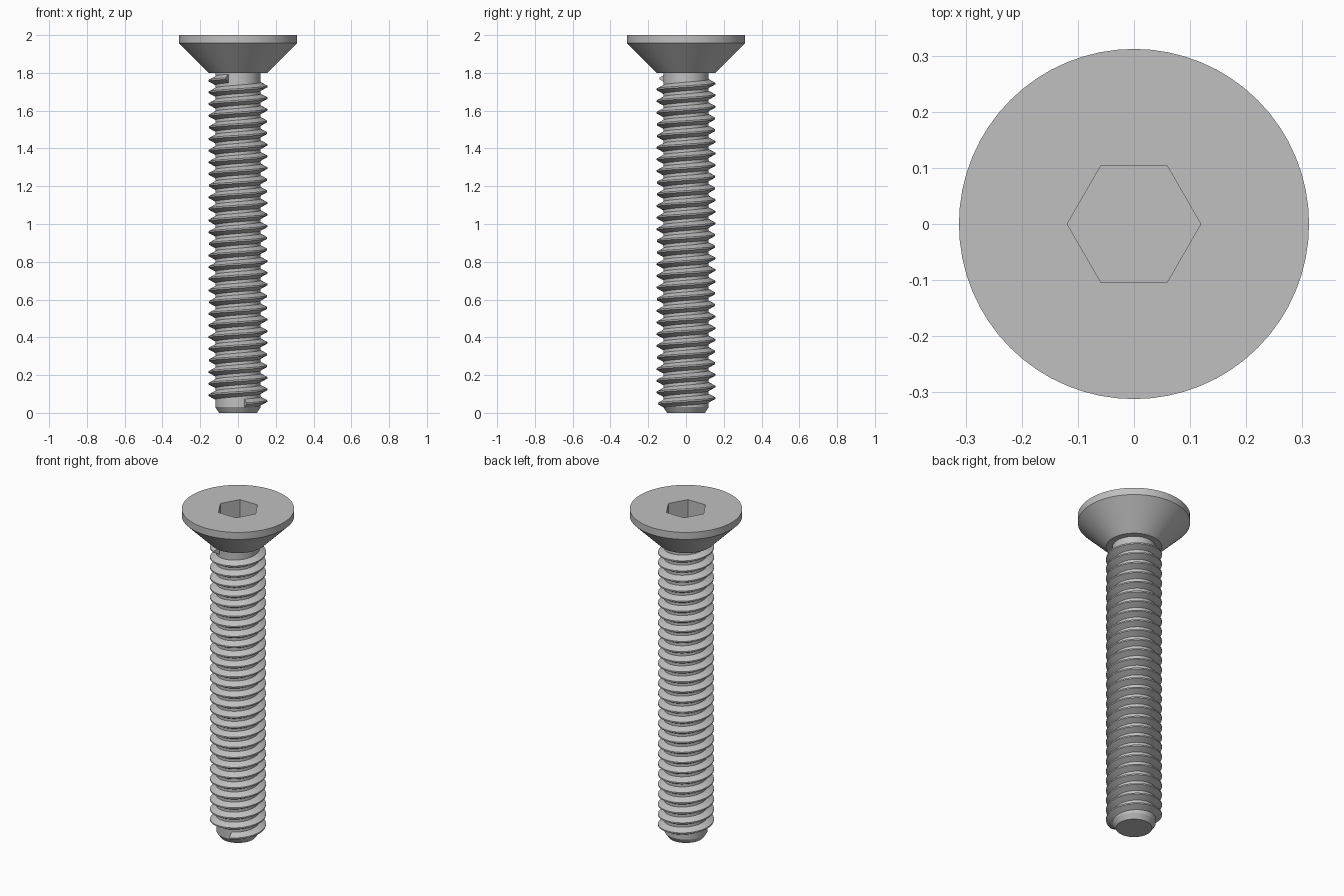
import bpy, bmesh
from math import cos, sin, pi, radians

SIDES = 64

old = bpy.data.objects.get("Cube")
if old:
    bpy.data.objects.remove(old, do_unlink=True)

steel = bpy.data.materials.new("steel_grey")
steel.use_nodes = True
steel.diffuse_color = (0.53, 0.53, 0.53, 1)
steel.node_tree.nodes["Principled BSDF"].inputs["Base Color"].default_value = steel.diffuse_color


def finish(bm, name):
    """Turn a bmesh into a named steel object."""
    bmesh.ops.recalc_face_normals(bm, faces=bm.faces)
    mesh = bpy.data.meshes.new(name)
    bm.to_mesh(mesh)
    bm.free()
    mesh.materials.append(steel)
    obj = bpy.data.objects.new(name, mesh)
    bpy.context.collection.objects.link(obj)
    return obj


def smooth(obj):
    bpy.ops.object.select_all(action="DESELECT")
    obj.select_set(True)
    bpy.context.view_layer.objects.active = obj
    bpy.ops.object.shade_smooth_by_angle(angle=radians(25))


def skin(bm, rings):
    """Join successive closed rings of points and cap both ends."""
    rings = [[bm.verts.new(p) for p in ring] for ring in rings]
    for a, b in zip(rings, rings[1:]):
        for i in range(len(a)):
            j = (i + 1) % len(a)
            bm.faces.new((a[i], a[j], b[j], b[i]))
    bm.faces.new(rings[0])
    bm.faces.new(rings[-1])


def turned(name, profile, sides=SIDES):
    """Solid of revolution from (radius, height) pairs."""
    bm = bmesh.new()
    skin(bm, [[(r * cos(2 * pi * i / sides), r * sin(2 * pi * i / sides), z)
               for i in range(sides)] for r, z in profile])
    return finish(bm, name)


# Countersunk head with a hexagonal socket
head = turned("countersunk_head", [(0.155, 1.8), (0.312, 1.957), (0.312, 2.0)])
cutter = turned("socket_cutter", [(0.119, 1.87), (0.119, 2.1)], sides=6)
cutter.hide_render = True
cut = head.modifiers.new("hex_socket", "BOOLEAN")
cut.operation = "DIFFERENCE"
cut.solver = "EXACT"
cut.object = cutter
bpy.context.view_layer.objects.active = head
bpy.ops.object.modifier_apply(modifier=cut.name)
bpy.data.objects.remove(cutter, do_unlink=True)
smooth(head)

# Plain core with a chamfered tip
shaft = turned("shaft_core", [(0.1, 0), (0.12, 0.03), (0.12, 1.81)])
smooth(shaft)

# Right-handed helical thread with a truncated V section
section = [(0.117, -0.0245), (0.155, -0.004), (0.155, 0.004), (0.117, 0.0245)]
start, end = radians(287), radians(245 + 28 * 360)
low, high = 0.05, 1.77
steps = 28 * 48
rings = []
for k in range(steps + 1):
    t = k / steps
    angle = start + (end - start) * t
    height = low + (high - low) * t
    rings.append([(r * cos(angle), r * sin(angle), height + dz) for r, dz in section])
bm = bmesh.new()
skin(bm, rings)
smooth(finish(bm, "helical_thread"))
